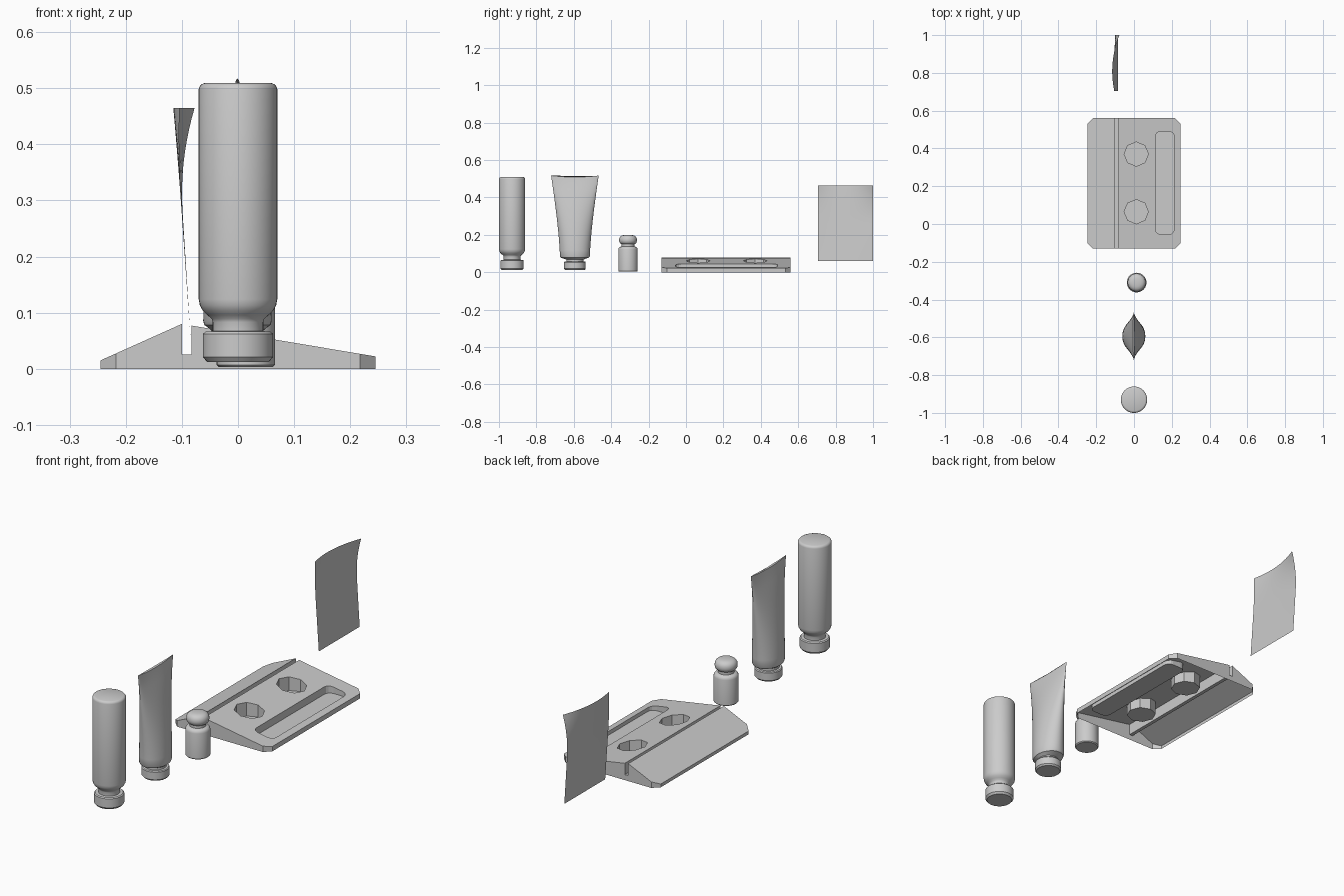
import bpy, bmesh
from math import sin, cos, pi, radians

if "Cube" in bpy.data.objects:
    bpy.data.objects.remove(bpy.data.objects["Cube"])


def add_object(name, bm, smooth=True):
    bmesh.ops.recalc_face_normals(bm, faces=bm.faces)
    me = bpy.data.meshes.new(name)
    bm.to_mesh(me)
    bm.free()
    ob = bpy.data.objects.new(name, me)
    bpy.context.collection.objects.link(ob)
    if smooth:
        bpy.ops.object.select_all(action='DESELECT')
        ob.select_set(True)
        bpy.context.view_layer.objects.active = ob
        bpy.ops.object.shade_smooth_by_angle(angle=radians(35))
    return ob


def loft(name, center, rings, n=40, dip=0):
    """Stack elliptical rings (rx, ry, z) into a closed body."""
    bm = bmesh.new()
    loops = []
    for i, (rx, ry, z) in enumerate(rings):
        loop = []
        for k in range(n):
            a = 2 * pi * k / n
            drop = dip * cos(a) ** 2 if i == len(rings) - 1 else 0
            loop.append(bm.verts.new((center[0] + rx * cos(a), center[1] + ry * sin(a), z - drop)))
        loops.append(loop)
    for a, b in zip(loops, loops[1:]):
        for k in range(n):
            j = (k + 1) % n
            bm.faces.new((a[k], a[j], b[j], b[k]))
    bm.faces.new(loops[0])
    bm.faces.new(loops[-1])
    return add_object(name, bm)


def lathe(name, center, profile):
    return loft(name, center, [(r, r, z) for r, z in profile])


def prism(points, offset):
    """Extrude a flat outline along an offset vector."""
    bm = bmesh.new()
    face = bm.faces.new([bm.verts.new(p) for p in points])
    ext = bmesh.ops.extrude_face_region(bm, geom=[face], use_keep_orig=True)
    verts = [v for v in ext['geom'] if isinstance(v, bmesh.types.BMVert)]
    bmesh.ops.translate(bm, verts=verts, vec=offset)
    return bm


# Tall bottle standing on its cap
lathe("bottle", (0, -0.93), [
    (.055, .012), (.0625, .021), (.0625, .062), (.058, .066), (.045, .067), (.045, .083),
    (.047, .089), (.055, .096), (.063, .104), (.068, .113), (.07, .124), (.07, .498),
    (.0685, .503), (.065, .507), (.06, .509)])

# Squeeze tube, round at the cap and pinched at the end
tube = [(.052, .052, .012), (.058, .058, .019), (.058, .058, .053), (.055, .055, .057),
        (.046, .046, .058), (.046, .046, .068), (.052, .060, .073), (.059, .075, .078), (.061, .080, .085)]
for i in range(1, 13):
    t = i / 12
    tube.append((.061 - .052 * t ** 1.7, .080 + .042 * t ** 1.4, .085 + .395 * t))
tube.append((.004, .127, .517))
loft("squeeze_tube", (-.001, -.594), tube, dip=.008)

# Small jar with a rounded lid
lathe("small_jar", (.014, -.31), [
    (.048, .003), (.052, .007), (.052, .122), (.050, .129), (.045, .135), (.034, .138), (.034, .150),
    (.040, .153), (.046, .160), (.048, .170), (.047, .181), (.042, .190), (.034, .196), (.022, .199), (.008, .2)])

# Display tray: wedge body with clipped corners
Y0, Y1 = -.13, .56
section = [(-.245, 0), (.245, 0), (.245, .022), (-.083, .077), (-.083, .025), (-.1, .025), (-.1, .08), (-.245, .015)]
bm = prism([(x, Y0, z) for x, z in section], (0, Y1 - Y0, 0))
corners = [e for e in bm.edges if all(abs(abs(v.co.x) - .245) < 1e-4 for v in e.verts)
           and abs(e.verts[0].co.y - e.verts[1].co.y) < 1e-4
           and abs(e.verts[0].co.x - e.verts[1].co.x) < 1e-4]
bmesh.ops.bevel(bm, geom=corners, offset=.028, offset_type='OFFSET', segments=1, affect='EDGES')
tray = add_object("display_tray", bm, smooth=False)

# Wells for the bottles and a long rounded recess
cutters = []
for y in (.065, .37):
    ring = [(.012 + .064 * cos(k * pi / 4), y + .064 * sin(k * pi / 4), .006) for k in range(8)]
    cutters.append(add_object("well_cutter", prism(ring, (0, 0, .2)), smooth=False))
r, outline = .028, []
for cx, cy, a0 in ((.213 - r, .49 - r, 0), (.113 + r, .49 - r, 90), (.113 + r, -.055 + r, 180), (.213 - r, -.055 + r, 270)):
    for k in range(5):
        a = radians(a0 + 22.5 * k)
        outline.append((cx + r * cos(a), cy + r * sin(a), .01))
cutters.append(add_object("recess_cutter", prism(outline, (0, 0, .2)), smooth=False))
for c in cutters:
    c.hide_render = True
    mod = tray.modifiers.new("cut", 'BOOLEAN')
    mod.operation, mod.solver, mod.object = 'DIFFERENCE', 'EXACT', c
dg = bpy.context.evaluated_depsgraph_get()
tray.data = bpy.data.meshes.new_from_object(tray.evaluated_get(dg))
tray.modifiers.clear()
for c in cutters:
    bpy.data.objects.remove(c)

# Open underside leaves a thin shell
bm = bmesh.new()
bm.from_mesh(tray.data)
under = [f for f in bm.faces if all(v.co.z < 1e-4 for v in f.verts)]
bmesh.ops.delete(bm, geom=under, context='FACES')
bm.to_mesh(tray.data)
bm.free()

# Backing card, curling towards its top edge
bm = bmesh.new()
NU, NV = 16, 20
grid = []
for j in range(NV + 1):
    z = .06 + .405 * j / NV
    w = .08 * j / NV + .92 * max(0, (z - .28) / .185) ** 2
    row = []
    for i in range(NU + 1):
        t = i / NU
        bend = .09 * (t - .35) ** 2 - .002
        row.append(bm.verts.new((-.085 - (z - .06) * .07 + w * bend, .705 + .295 * t, z)))
    grid.append(row)
for a, b in zip(grid, grid[1:]):
    for i in range(NU):
        bm.faces.new((a[i], a[i + 1], b[i + 1], b[i]))
add_object("backing_card", bm)
